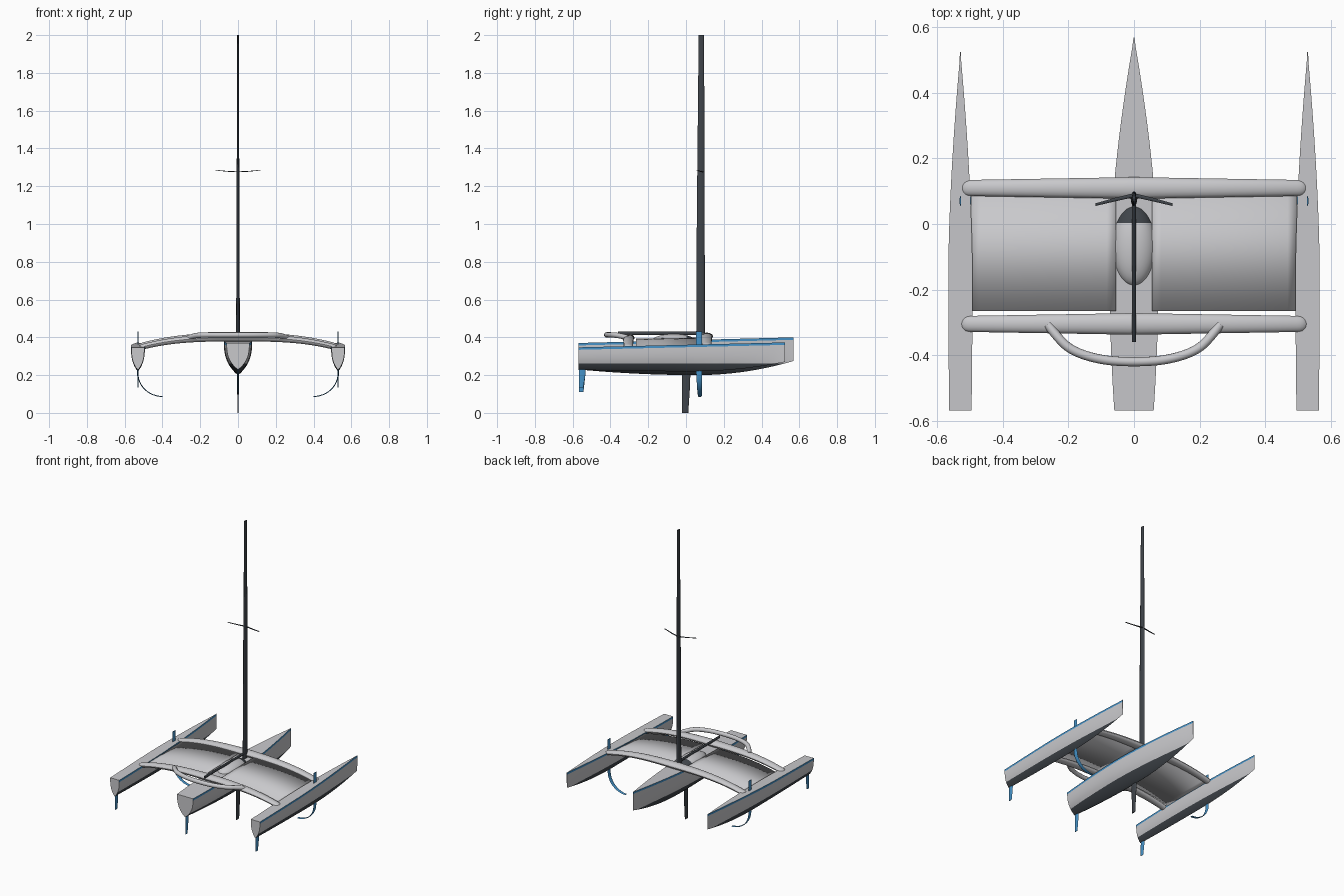
import bpy, bmesh, math
from mathutils import Vector

if "Cube" in bpy.data.objects:
    bpy.data.objects.remove(bpy.data.objects["Cube"])


def material(name, rgb):
    m = bpy.data.materials.new(name)
    m.diffuse_color = (*rgb, 1)
    m.use_nodes = True
    m.node_tree.nodes["Principled BSDF"].inputs["Base Color"].default_value = m.diffuse_color
    return m


GREY = material("light_grey", (0.58, 0.58, 0.60))
BLUE = material("blue", (0.06, 0.29, 0.58))
DARK = material("dark_grey", (0.05, 0.058, 0.068))


def finish(name, bm, mats, angle=35):
    bmesh.ops.recalc_face_normals(bm, faces=bm.faces)
    me = bpy.data.meshes.new(name)
    bm.to_mesh(me)
    bm.free()
    ob = bpy.data.objects.new(name, me)
    bpy.context.collection.objects.link(ob)
    for m in mats:
        me.materials.append(m)
    bpy.ops.object.select_all(action='DESELECT')
    ob.select_set(True)
    bpy.context.view_layer.objects.active = ob
    bpy.ops.object.shade_smooth_by_angle(angle=math.radians(angle))
    return ob


def loft(rings):
    """Closed rings joined in order, with capped ends."""
    bm = bmesh.new()
    rows = [[bm.verts.new(p) for p in r] for r in rings]
    n = len(rows[0])
    for a, b in zip(rows, rows[1:]):
        for i in range(n):
            j = (i + 1) % n
            bm.faces.new((a[i], a[j], b[j], b[i]))
    bm.faces.new(rows[0])
    bm.faces.new(rows[-1][::-1])
    return bm


def blade(name, path, mat, sides=16):
    """Oval section swept along an x-z path; points are (x, y, z, chord, thickness)."""
    rings = []
    for i, (x, y, z, c, t) in enumerate(path):
        a, b = path[max(i - 1, 0)], path[min(i + 1, len(path) - 1)]
        d = Vector((b[0] - a[0], 0, b[2] - a[2])).normalized()
        nrm = Vector((-d.z, 0, d.x))
        ring = []
        for k in range(sides):
            w = 2 * math.pi * k / sides
            ring.append(Vector((x, y, z)) + Vector((0, c / 2 * math.cos(w), 0))
                        + nrm * (t / 2 * math.sin(w)))
        rings.append(ring)
    return finish(name, loft(rings), [mat])


def hull(name, cx, bow, stern_w, mid_w, deck0, deck1, keel_stern, keel_mid, keel_bow):
    stern, n = -0.57, 36
    rings = []
    for i in range(n + 1):
        s = i / n
        y = stern + (bow - stern) * s
        # fuller aft, fine straight entry at the bow
        if s < 0.38:
            w = mid_w - (mid_w - stern_w) * ((0.38 - s) / 0.38) ** 2
        else:
            w = mid_w * (1 - ((s - 0.38) / 0.62) ** 1.65)
        w = max(w, 0.0015)
        top = deck0 + (deck1 - deck0) * s
        if s < 0.55:
            low = keel_mid + (keel_stern - keel_mid) * ((0.55 - s) / 0.55) ** 2
        else:
            low = keel_mid + (keel_bow - keel_mid) * ((s - 0.55) / 0.45) ** 2
        side = [(w, top), (w, top - 0.013)]
        for t in (0.2, 0.4, 0.55, 0.7, 0.82, 0.92, 0.98):
            side.append((w * (1 - t ** 2.4) ** 0.85,
                         top - 0.013 - (top - 0.013 - low) * t))
        ring = [(cx + a, y, z) for a, z in side] + [(cx, y, low)]
        ring += [(cx - a, y, z) for a, z in reversed(side)]
        rings.append(ring)
    bm = loft(rings)
    # waterline cut for the dark bottom paint
    bmesh.ops.bisect_plane(bm, geom=bm.verts[:] + bm.edges[:] + bm.faces[:],
                           plane_co=(0, 0, 0.262), plane_no=(0, 0, 1))
    bmesh.ops.recalc_face_normals(bm, faces=bm.faces)
    for f in bm.faces:
        c = f.calc_center_median()
        top = deck0 + (deck1 - deck0) * (c.y - stern) / (bow - stern)
        if f.normal.y < -0.9:
            continue
        if c.z < 0.262:
            f.material_index = 2
        elif f.normal.z < 0.7 and c.z > top - 0.012:
            f.material_index = 1
    return finish(name, bm, [GREY, BLUE, DARK])


def arch(x):
    return 0.405 - 0.32 * abs(x) ** 2.8


# Hulls with sheer stripe and dark bottoms
hull("main_hull", 0, 0.57, 0.060, 0.075, 0.37, 0.40, 0.230, 0.20, 0.275)
for s, tag in ((1, "right"), (-1, "left")):
    hull(tag + "_float", s * 0.53, 0.525, 0.034, 0.037, 0.347, 0.373, 0.228, 0.22, 0.27)

# Arched crossbeams
for name, yc, dz in (("forward_beam", 0.110, 0), ("aft_beam", -0.305, -0.008)):
    path = []
    for i in range(-30, 31):
        x = 0.53 * math.sin(i / 30 * math.pi / 2)
        u = abs(x) / 0.53
        tip = max(0.15, min(1, math.sqrt(max(0, 1 - ((u - 0.95) / 0.05) ** 2)))) if u > 0.95 else 1
        path.append((x, yc, arch(x) + dz, (0.066 - 0.018 * u) * tip, (0.040 - 0.012 * u) * tip))
    blade(name, path, GREY)

# Trampolines stretched between the beams
for s, tag in ((1, "right"), (-1, "left")):
    bm = bmesh.new()
    rows = []
    for i in range(17):
        x = 0.055 + (0.497 - 0.055) * i / 16
        z = arch(x) - 0.006
        rows.append([bm.verts.new((s * x, y, z + d)) for y, d in
                     ((-0.265, -0.006), (0.10, 0.0))])
    for a, b in zip(rows, rows[1:]):
        bm.faces.new((a[0], b[0], b[1], a[1]) if s > 0 else (b[0], a[0], a[1], b[1]))
    net = finish(tag + "_trampoline", bm, [GREY])
    sol = net.modifiers.new("thickness", 'SOLIDIFY')
    sol.thickness = 0.003

# Cabin pod with dark forward window
bm = bmesh.new()
bmesh.ops.create_uvsphere(bm, u_segments=32, v_segments=20, radius=1)
for v in bm.verts:
    v.co = (v.co.x * 0.067, -0.065 + v.co.y * 0.124, 0.372 + v.co.z * 0.046)
bmesh.ops.bisect_plane(bm, geom=bm.verts[:] + bm.edges[:] + bm.faces[:],
                       plane_co=(0, 0.003, 0), plane_no=(0, 1, 0))
for f in bm.faces:
    f.material_index = int(f.calc_center_median().y > 0.003)
finish("cabin", bm, [GREY, DARK])

# Curved mainsheet rail behind the aft beam
cu = bpy.data.curves.new("sheet_rail", 'CURVE')
cu.dimensions = '3D'
cu.bevel_depth = 0.014
cu.bevel_resolution = 4
cu.use_fill_caps = True
sp = cu.splines.new('NURBS')
pts = [(0.262, -0.308, 0.397), (0.235, -0.345, 0.408), (0.19, -0.388, 0.413), (0.10, -0.416, 0.413)]
pts = pts + [(0, -0.422, 0.413)] + [(-x, y, z) for x, y, z in reversed(pts)]
sp.points.add(len(pts) - 1)
for p, c in zip(sp.points, pts):
    p.co = (*c, 1)
sp.use_endpoint_u = True
sp.order_u = 3
cu.materials.append(GREY)
bpy.context.collection.objects.link(bpy.data.objects.new("sheet_rail", cu))

# Wing mast, spreaders and boom
blade("mast", [(0, 0.077, 0.38, 0.046, 0.020), (0, 0.078, 1.0, 0.042, 0.016),
               (0, 0.080, 1.5, 0.036, 0.012), (0, 0.081, 2.0, 0.028, 0.008)], DARK)
for s, tag in ((1, "right"), (-1, "left")):
    blade(tag + "_spreader", [(0, 0.088, 1.276, 0.012, 0.005), (s * 0.06, 0.074, 1.279, 0.011, 0.004),
                              (s * 0.118, 0.059, 1.285, 0.008, 0.003)], DARK, 8)
boom = loft([[(0.006 * math.cos(k * math.pi / 6), y, 0.421 + 0.009 * math.sin(k * math.pi / 6))
              for k in range(12)] for y in (0.08, -0.36)])
finish("boom", boom, [DARK])

# Daggerboard
blade("daggerboard", [(0, 0.001, 0.30, 0.046, 0.010), (0, 0, 0.15, 0.044, 0.009),
                      (0, -0.004, 0.0, 0.032, 0.006)], DARK)

# Rudders hung at each stern
for name, x, low in (("main_rudder", 0, 0.11), ("right_rudder", 0.53, 0.135), ("left_rudder", -0.53, 0.135)):
    blade(name, [(x, -0.549, 0.28, 0.034, 0.007), (x, -0.550, 0.20, 0.034, 0.007),
                 (x, -0.555, low, 0.024, 0.004)], BLUE, 12)

# Curved lifting foils through the floats
for s, tag in ((1, "right"), (-1, "left")):
    path = [(s * 0.53, 0.070, z, 0.032, 0.005) for z in (0.43, 0.32, 0.21)]
    for i in range(1, 13):
        a = math.pi / 2 * i / 12
        path.append((s * (0.40 + 0.13 * math.cos(a)), 0.070 + 0.004 * i / 12,
                     0.21 - 0.123 * math.sin(a), 0.032 - 0.014 * i / 12, 0.005))
    blade(tag + "_foil", path, BLUE, 12)
